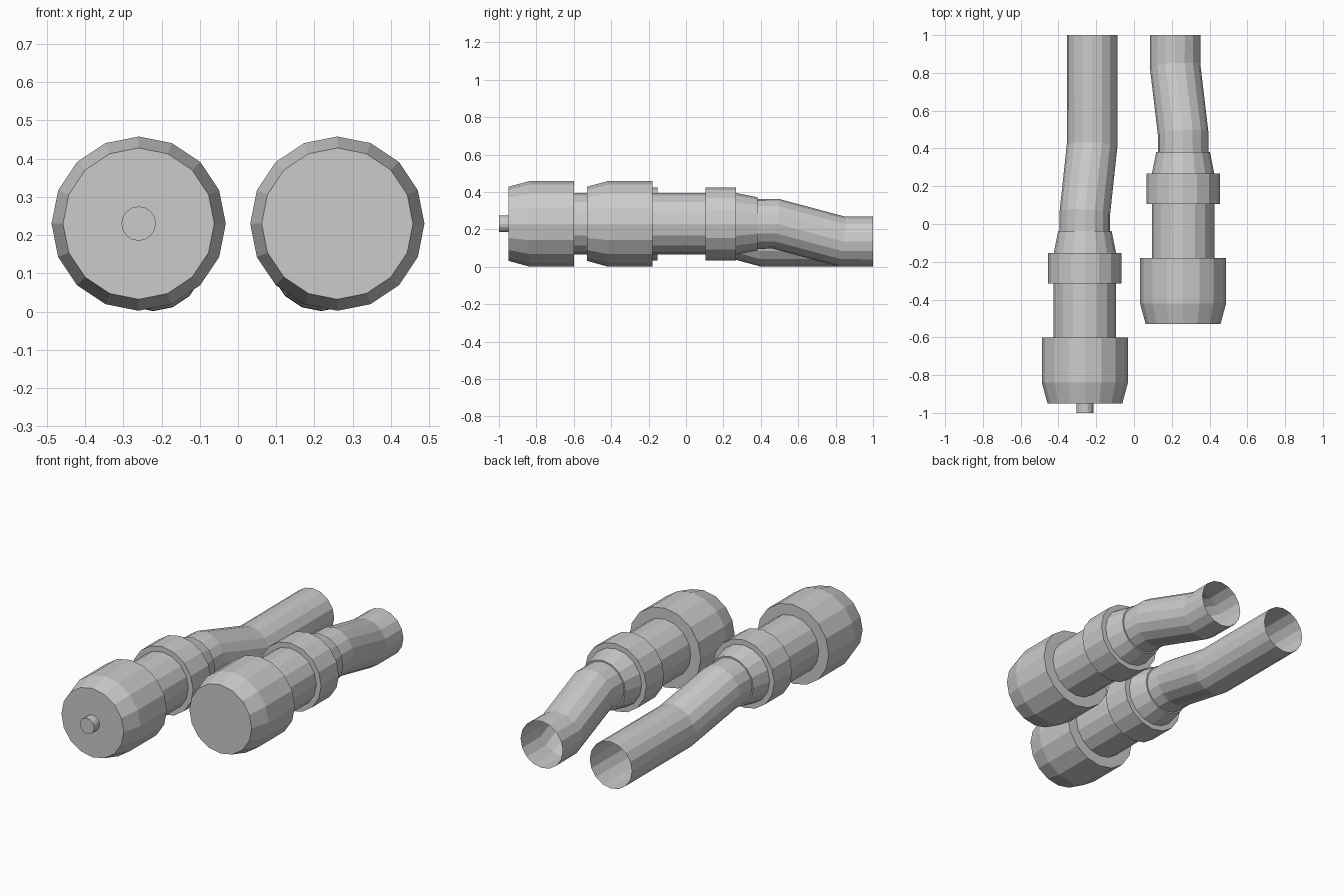
import bpy, bmesh, math
from mathutils import Vector

if "Cube" in bpy.data.objects:
    bpy.data.objects.remove(bpy.data.objects["Cube"])

SIDES = 16
Z = 0.23


def ring(bm, centre, radius, axis=Vector((0, 1, 0)), sides=SIDES):
    # ring of vertices square to the given axis, first vertex at the top
    side = axis.cross(Vector((0, 0, 1))).normalized()
    up = side.cross(axis).normalized()
    return [bm.verts.new(centre + radius * (math.sin(a) * side + math.cos(a) * up))
            for a in (2 * math.pi * i / sides for i in range(sides))]


def skin(bm, rings):
    for a, b in zip(rings, rings[1:]):
        n = len(a)
        for i in range(n):
            j = (i + 1) % n
            bm.faces.new((a[i], a[j], b[j], b[i]))


def finish(bm, name):
    bmesh.ops.recalc_face_normals(bm, faces=bm.faces)
    me = bpy.data.meshes.new(name)
    bm.to_mesh(me)
    bm.free()
    ob = bpy.data.objects.new(name, me)
    bpy.context.collection.objects.link(ob)
    return ob


def lathe(name, x, y0, profile, sides=SIDES):
    # capped at the front, profile is (distance along y, radius)
    bm = bmesh.new()
    rings = [ring(bm, Vector((x, y0 + d, Z)), r, sides=sides) for d, r in profile]
    skin(bm, rings)
    bm.faces.new(rings[0])
    return finish(bm, name)


def tube(name, points, radius):
    # open tube with mitred bends
    bm = bmesh.new()
    pts = [Vector(p) for p in points]
    rings = []
    for i, p in enumerate(pts):
        d_in = (p - pts[max(i - 1, 0)]).normalized()
        d_out = (pts[min(i + 1, len(pts) - 1)] - p).normalized()
        rings.append(ring(bm, p, radius, (d_in + d_out).normalized()))
    skin(bm, rings)
    return finish(bm, name)


# plug head, neck, collar and tapered sleeve, measured from the front face
PLUG = [(0, 0.198), (0.11, 0.228), (0.35, 0.228), (0.35, 0.165),
        (0.635, 0.165), (0.635, 0.195), (0.797, 0.195), (0.797, 0.165),
        (0.912, 0.142), (0.912, 0.133)]

for label, s, y0 in (("left", -1, -0.95), ("right", 1, -0.53)):
    x = 0.26 * s
    lathe(label + "_plug", x, y0, PLUG)
    # cable drops to the ground and shifts sideways
    x_end = -0.222 if s < 0 else 0.218
    tube(label + "_cable", [(x, y0 + 0.90, Z), (x, y0 + 1.01, Z),
                            (x_end, y0 + 1.365, 0.135), (x_end, 1.0, 0.135)], 0.134)

# contact pin on the left plug
lathe("contact_pin", -0.26, -1.0, [(0, 0.045), (0.05, 0.045)])
